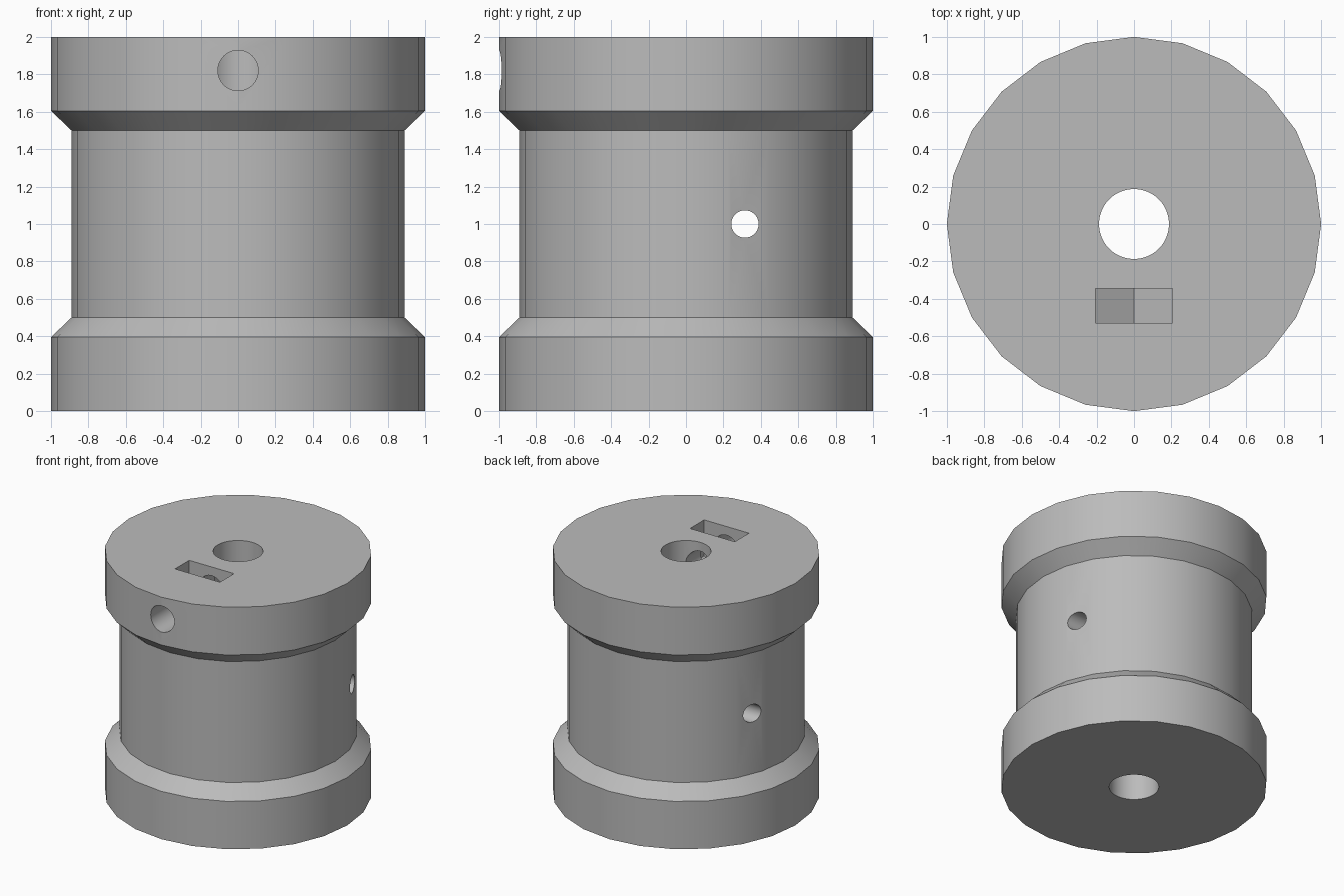
import bpy
import bmesh
import math
from mathutils import Matrix

cube = bpy.data.objects.get("Cube")
if cube:
    bpy.data.objects.remove(cube, do_unlink=True)

grey = bpy.data.materials.new("plain grey")
grey.use_nodes = True
colour = (0.5, 0.5, 0.5, 1)
grey.diffuse_color = colour
grey.node_tree.nodes["Principled BSDF"].inputs["Base Color"].default_value = colour


def make_object(name, bm):
    bmesh.ops.recalc_face_normals(bm, faces=bm.faces[:])
    mesh = bpy.data.meshes.new(name)
    bm.to_mesh(mesh)
    bm.free()
    mesh.materials.append(grey)
    obj = bpy.data.objects.new(name, mesh)
    bpy.context.collection.objects.link(obj)
    return obj


def lathe(name, profile, sides):
    """Closed solid of revolution about z from (radius, height) pairs."""
    bm = bmesh.new()
    rings = [[bm.verts.new((r * math.cos(a), r * math.sin(a), z))
              for a in (math.tau * i / sides for i in range(sides))]
             for r, z in profile]
    for low, high in zip(rings, rings[1:]):
        for i in range(sides):
            j = (i + 1) % sides
            bm.faces.new((low[i], low[j], high[j], high[i]))
    bm.faces.new(rings[0])
    bm.faces.new(rings[-1])
    return make_object(name, bm)


def drill(name, radius, length, axis, centre):
    """Round cutter along the given axis."""
    turn = {"x": Matrix.Rotation(math.pi / 2, 4, "Y"),
            "y": Matrix.Rotation(math.pi / 2, 4, "X"),
            "z": Matrix.Identity(4)}[axis]
    bm = bmesh.new()
    bmesh.ops.create_cone(bm, cap_ends=True, segments=48, radius1=radius,
                          radius2=radius, depth=length,
                          matrix=Matrix.Translation(centre) @ turn)
    return make_object(name, bm)


def nut_slot_cutter(half_width, front, back, corner_z, tip_z):
    """Open-topped pocket with the V floor of a hexagonal nut."""
    outline = [(-half_width, 2.2), (-half_width, corner_z), (0, tip_z),
               (half_width, corner_z), (half_width, 2.2)]
    bm = bmesh.new()
    face = bm.faces.new([bm.verts.new((x, front, z)) for x, z in outline])
    grown = bmesh.ops.extrude_face_region(bm, geom=[face])["geom"]
    bmesh.ops.translate(bm, vec=(0, back - front, 0),
                        verts=[v for v in grown if isinstance(v, bmesh.types.BMVert)])
    return make_object("nut_slot_cutter", bm)


# Flanged drum
body = lathe("spool_body", [(1, 0), (1, 0.395), (0.89, 0.5),
                            (0.89, 1.5), (1, 1.605), (1, 2)], 24)

# Shaft bore, set screw hole, cord hole and nut pocket
cutters = [
    drill("bore_cutter", 0.187, 2.4, "z", (0, 0, 1)),
    drill("screw_cutter", 0.108, 1.2, "y", (0, -0.6, 1.82)),
    drill("cord_hole_cutter", 0.073, 2.4, "x", (0, 0.315, 1)),
    nut_slot_cutter(0.205, -0.53, -0.345, 1.702, 1.583),
]
bpy.ops.object.select_all(action="DESELECT")
bpy.context.view_layer.objects.active = body
body.select_set(True)
for cutter in cutters:
    cut = body.modifiers.new(cutter.name, "BOOLEAN")
    cut.operation = "DIFFERENCE"
    cut.solver = "EXACT"
    cut.object = cutter
    bpy.ops.object.modifier_apply(modifier=cut.name)
    bpy.data.objects.remove(cutter, do_unlink=True)

bpy.ops.object.shade_smooth_by_angle(angle=math.radians(30))
